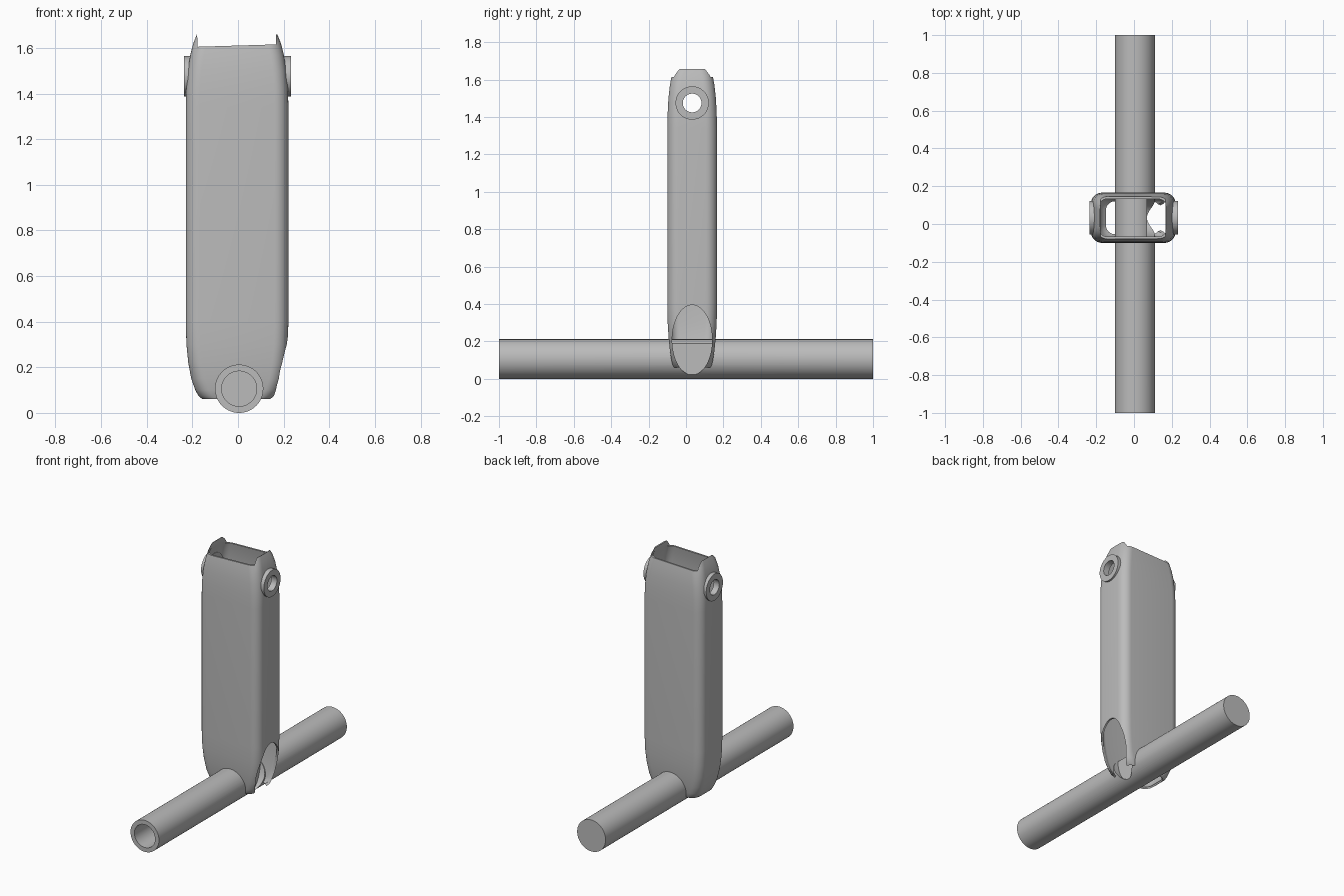
import bpy, bmesh, math
from mathutils import Matrix, Vector

if "Cube" in bpy.data.objects:
    bpy.data.objects.remove(bpy.data.objects["Cube"], do_unlink=True)

grey = bpy.data.materials.new("plain grey")
grey.use_nodes = True
GREY = (0.5, 0.5, 0.5, 1)
grey.diffuse_color = GREY
grey.node_tree.nodes["Principled BSDF"].inputs["Base Color"].default_value = GREY

CX, CY = -0.004, 0.033          # middle of the housing


def make(name, bm):
    bmesh.ops.recalc_face_normals(bm, faces=bm.faces)
    me = bpy.data.meshes.new(name)
    bm.to_mesh(me)
    bm.free()
    me.materials.append(grey)
    ob = bpy.data.objects.new(name, me)
    bpy.context.collection.objects.link(ob)
    return ob


def rod(name, start, end, r1, r2=None, n=64):
    """Cylinder between two points; r1 and r2 are its half width and half height."""
    a, b = Vector(start), Vector(end)
    bm = bmesh.new()
    bmesh.ops.create_cone(bm, cap_ends=True, segments=n, radius1=1, radius2=1, depth=(b - a).length)
    turn = (b - a).to_track_quat('Z', 'Y').to_matrix().to_4x4()
    if abs(a.x - b.x) > 0:      # along x: local x becomes z after the turn
        turn = Matrix.Rotation(math.pi / 2, 4, 'Y')
        size = Matrix.Diagonal((r2 or r1, r1, 1, 1))
    else:
        size = Matrix.Diagonal((r1, r2 or r1, 1, 1))
    bmesh.ops.transform(bm, matrix=Matrix.Translation((a + b) / 2) @ turn @ size, verts=bm.verts)
    return make(name, bm)


def apply(ob, mod):
    bpy.context.view_layer.objects.active = ob
    bpy.ops.object.modifier_apply(modifier=mod.name)


def cut(ob, cutter, keep=False):
    mod = ob.modifiers.new("cut", 'BOOLEAN')
    mod.operation, mod.solver, mod.object = 'DIFFERENCE', 'EXACT', cutter
    apply(ob, mod)
    if not keep:
        bpy.data.objects.remove(cutter, do_unlink=True)


def smooth(ob, angle=35):
    bpy.ops.object.select_all(action='DESELECT')
    ob.select_set(True)
    bpy.context.view_layer.objects.active = ob
    bpy.ops.object.shade_smooth_by_angle(angle=math.radians(angle))


# Housing: rounded rectangles lofted upwards, (z, half width, half depth)
levels = [(0.06, .152, .098), (0.075, .170, .105), (0.10, .183, .111), (0.15, .201, .119),
          (0.22, .214, .126), (0.30, .222, .131), (0.40, .225, .133), (1.34, .225, .133),
          (1.42, .223, .131), (1.50, .216, .127), (1.57, .205, .119), (1.62, .192, .110),
          (1.658, .177, .098)]
CORNER, STEPS = 0.06, 8
bm = bmesh.new()
rings = []
for z, hx, hy in levels:
    ring = []
    for q, (sx, sy) in enumerate([(1, 1), (-1, 1), (-1, -1), (1, -1)]):
        for i in range(STEPS + 1):
            t = (q + i / STEPS) * math.pi / 2
            ring.append(bm.verts.new((CX + sx * (hx - CORNER) + CORNER * math.cos(t),
                                      CY + sy * (hy - CORNER) + CORNER * math.sin(t), z)))
    rings.append(ring)
for lo, hi in zip(rings, rings[1:]):
    for i in range(len(lo)):
        j = (i + 1) % len(lo)
        bm.faces.new((lo[i], lo[j], hi[j], hi[i]))
housing = make("housing", bm)
wall = housing.modifiers.new("wall", 'SOLIDIFY')
wall.thickness, wall.offset = 0.012, -1
apply(housing, wall)

# Slot across the top that leaves the two side ears
bm = bmesh.new()
bmesh.ops.create_cube(bm, size=1)
place = Matrix.Translation((-0.008, CY, 1.71)) @ Matrix.Rotation(-0.03, 4, 'Y')
bmesh.ops.transform(bm, matrix=place @ Matrix.Diagonal((0.345, 1, 0.2, 1)), verts=bm.verts)
cut(housing, make("slot_cutter", bm))

# Pin holes through both ears
cut(housing, rod("pin_cutter", (-0.5, CY, 1.475), (0.5, CY, 1.475), 0.05))

# Cross pipe with a blind bore at the front
pipe = rod("cross_pipe", (0.005, -1, 0.106), (0.005, 1, 0.106), 0.106)
cut(pipe, rod("bore_cutter", (0.005, -1.1, 0.106), (0.005, -0.11, 0.106), 0.077))

# Oval recess through the side wall into the pipe
oval = rod("oval_cutter", (0.07, CY, 0.208), (0.5, CY, 0.208), 0.107, 0.187)
cut(housing, oval, keep=True)
cut(pipe, oval)
smooth(housing)
smooth(pipe)

# Pin bushings on the ears
for name, x0, x1 in (("right_bushing", -0.236, -0.195), ("left_bushing", 0.19, 0.232)):
    bushing = rod(name, (x0, CY, 1.475), (x1, CY, 1.475), 0.089)
    cut(bushing, rod("bushing_cutter", (-0.5, CY, 1.475), (0.5, CY, 1.475), 0.05))
    smooth(bushing)
